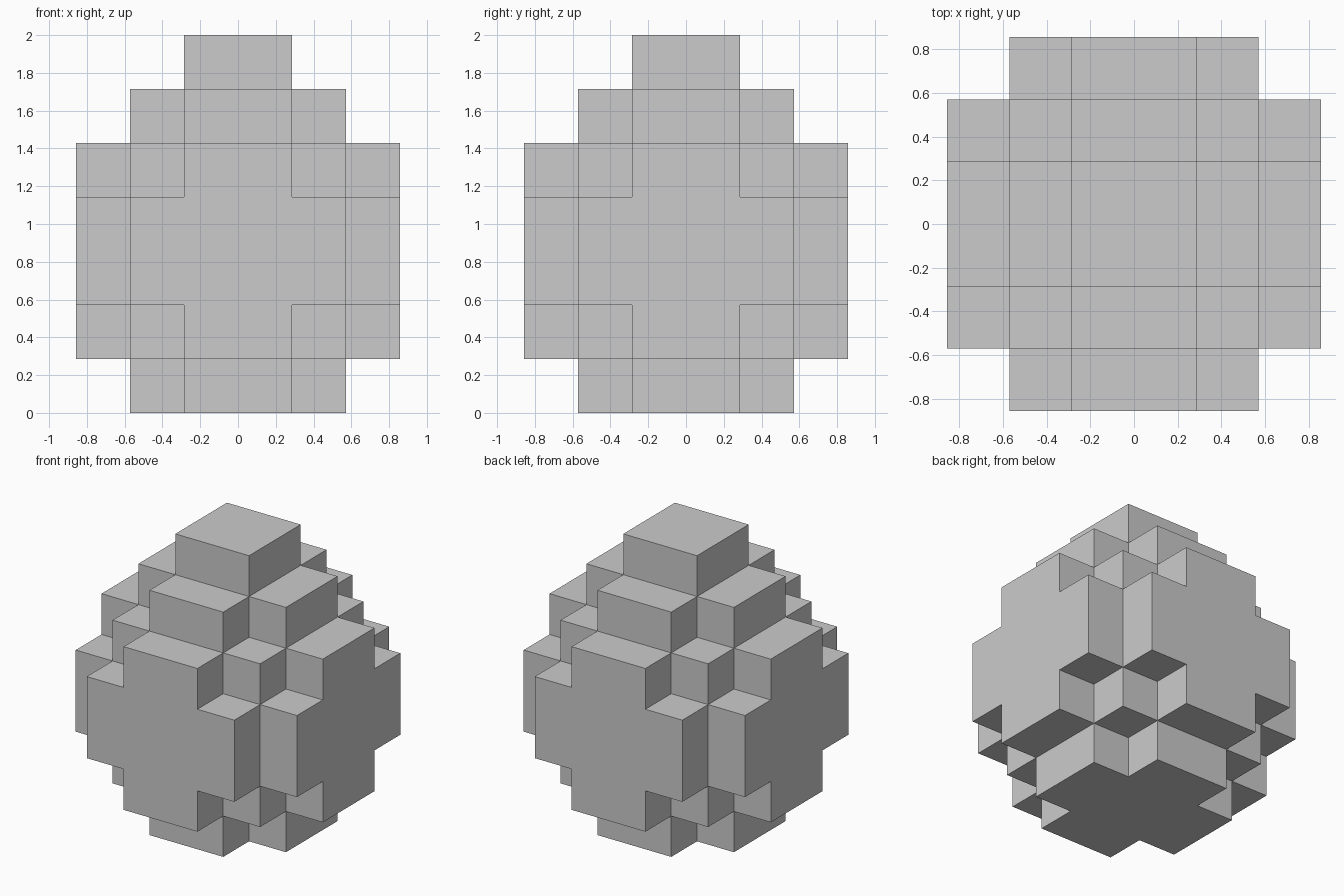
import bpy
import bmesh
from mathutils import Vector

if "Cube" in bpy.data.objects:
    bpy.data.objects.remove(bpy.data.objects["Cube"])

U = 2 / 7  # one block

# Footprints: unions of centred rectangles (half widths in blocks)
CAP = [(1, 1)]
PLUS = [(1, 2), (2, 1)]
STEPPED = [(1, 3), (2, 2), (3, 1)]
WIDE = [(2, 3), (3, 2)]
LAYERS = [PLUS, STEPPED, WIDE, WIDE, STEPPED, PLUS, CAP]  # bottom to top


def filled(x, y, z):
    """True if the block with lower corner (x, y, z) is solid."""
    if not 0 <= z < len(LAYERS):
        return False
    return any(-a <= x < a and -b <= y < b for a, b in LAYERS[z])


# Outer skin: one quad wherever a solid block meets air
bm = bmesh.new()
for z in range(7):
    for x in range(-3, 3):
        for y in range(-3, 3):
            if not filled(x, y, z):
                continue
            centre = Vector((x + 0.5, y + 0.5, z + 0.5))
            for axis in range(3):
                for sign in (-1, 1):
                    n = Vector((0, 0, 0))
                    n[axis] = sign
                    if filled(x + int(n.x), y + int(n.y), z + int(n.z)):
                        continue
                    s = Vector((0, 0, 0))
                    s[(axis + 1) % 3] = 0.5
                    t = n.cross(s)
                    mid = centre + n * 0.5
                    corners = (mid - s - t, mid + s - t, mid + s + t, mid - s + t)
                    bm.faces.new([bm.verts.new(c * U) for c in corners])

# Weld the quads and merge coplanar ones into clean flat faces
bmesh.ops.remove_doubles(bm, verts=bm.verts, dist=0.001)
bmesh.ops.recalc_face_normals(bm, faces=bm.faces)
bmesh.ops.dissolve_limit(bm, angle_limit=0.01, verts=bm.verts, edges=bm.edges)

mesh = bpy.data.meshes.new("stepped_egg")
bm.to_mesh(mesh)
bm.free()

grey = bpy.data.materials.new("light grey")
grey.diffuse_color = (0.6, 0.6, 0.6, 1)
grey.use_nodes = True
grey.node_tree.nodes["Principled BSDF"].inputs["Base Color"].default_value = grey.diffuse_color
mesh.materials.append(grey)

egg = bpy.data.objects.new("stepped_egg", mesh)
bpy.context.collection.objects.link(egg)
